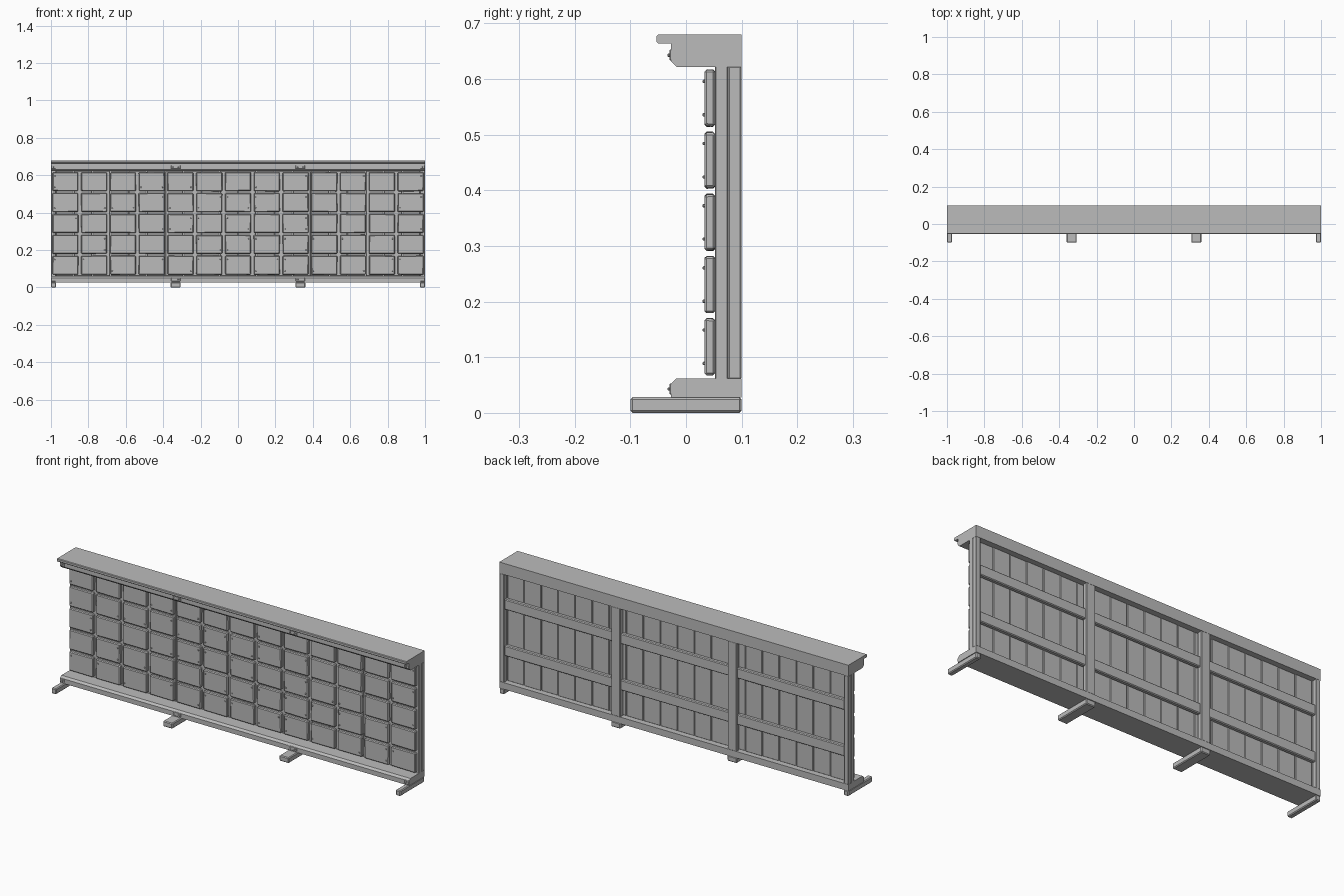
import bpy, bmesh, random
from mathutils import Vector

if "Cube" in bpy.data.objects:
    bpy.data.objects.remove(bpy.data.objects["Cube"])

random.seed(4)
grey = bpy.data.materials.new("plain grey")
grey.diffuse_color = (0.5, 0.5, 0.5, 1)
grey.use_nodes = True
grey.node_tree.nodes["Principled BSDF"].inputs["Base Color"].default_value = grey.diffuse_color


def finish(name, bm):
    bmesh.ops.recalc_face_normals(bm, faces=bm.faces[:])
    mesh = bpy.data.meshes.new(name)
    bm.to_mesh(mesh)
    bm.free()
    mesh.materials.append(grey)
    ob = bpy.data.objects.new(name, mesh)
    bpy.context.collection.objects.link(ob)
    return ob


def box(name, x, y, z, bevel=0.0, jitter=0.0):
    """Box from (min, max) pairs, with chamfered edges and optional corner wobble."""
    bm = bmesh.new()
    bmesh.ops.create_cube(bm, size=1)
    for v in bm.verts:
        wob = Vector((random.uniform(-jitter, jitter), 0, random.uniform(-jitter, jitter)))
        v.co = Vector([lo + (c + 0.5) * (hi - lo)
                       for c, (lo, hi) in zip(v.co, (x, y, z))]) + wob
    if bevel:
        bmesh.ops.bevel(bm, geom=bm.edges[:], offset=bevel, segments=1,
                        affect='EDGES', clamp_overlap=True)
    return finish(name, bm)


def beam(name, profile, x0=-1, x1=1):
    """Extrude a (y, z) profile along x."""
    bm = bmesh.new()
    face = bm.faces.new([bm.verts.new((x0, y, z)) for y, z in profile])
    new = bmesh.ops.extrude_face_region(bm, geom=[face])["geom"]
    bmesh.ops.translate(bm, vec=(x1 - x0, 0, 0),
                        verts=[g for g in new if isinstance(g, bmesh.types.BMVert)])
    return finish(name, bm)


def nail(name, x, y, z):
    box(name, (x - 0.003, x + 0.003), (y - 0.003, y + 0.004), (z - 0.003, z + 0.003), 0.0012)


def span(c, w):
    """Interval of width w about c, kept inside the overall length."""
    return max(c - w / 2, -1), min(c + w / 2, 1)


# Top and bottom beams with a chamfered inner front edge
beam("top_beam", [(-0.027, 0.664), (-0.027, 0.632), (-0.017, 0.622), (0.1, 0.622), (0.1, 0.664)])
beam("bottom_beam", [(-0.027, 0.028), (-0.027, 0.052), (-0.017, 0.062), (0.1, 0.062), (0.1, 0.028)])

# Overhanging cap board
beam("cap_board", [(-0.053, 0.667), (-0.050, 0.664), (0.1, 0.664), (0.1, 0.68),
                   (-0.050, 0.68), (-0.053, 0.677)])

# Feet, back posts and nailed joint plates at each post line
posts = [-1, -1 / 3, 1 / 3, 1]
for c in posts:
    box("foot", span(c, 0.054), (-0.1, 0.1), (0, 0.0285), 0.004)
    box("back_post", span(c, 0.052), (0.075, 0.1), (0.06, 0.624), 0.003)
    for z in (0.643, 0.043):
        box("joint_plate", span(c, 0.05), (-0.030, -0.02), (z - 0.010, z + 0.010), 0.002)
        for dx in (-0.014, 0.014):
            if abs(c + dx) < 1:
                nail("joint_nail", c + dx, -0.030, z)

# End uprights in the plank layer
for c in (-1, 1):
    box("end_upright", span(c, 0.05), (0.052, 0.0755), (0.06, 0.624), 0.002)

# Vertical planks
n = 20
left, right = -0.975, 0.975
w = (right - left) / n
for i in range(n):
    x = left + i * w
    box("plank", (x + 0.0008, x + w - 0.0008), (0.052, 0.073 + random.uniform(-0.003, 0)),
        (0.06, 0.624), 0.003)

# Two back rails in each bay
for a, b in zip(posts, posts[1:]):
    for z in (0.225, 0.465):
        box("back_rail", (a + 0.024, b - 0.024), (0.072, 0.094), (z - 0.027, z + 0.027), 0.004)

# Thirteen by five front panels, some with corner nails
pitch = 2 / 13
for col in range(13):
    cx = -1 + (col + 0.5) * pitch
    for row in range(5):
        cz = 0.119 + row * 0.1117
        box("front_panel", (cx - 0.069, cx + 0.069), (0.033, 0.0525),
            (cz - 0.0505, cz + 0.0505), 0.004, 0.0012)
        for sx in (-1, 1):
            for sz in (-1, 1):
                if random.random() < 0.3:
                    nail("panel_nail", cx + sx * 0.057, 0.033, cz + sz * 0.030)
